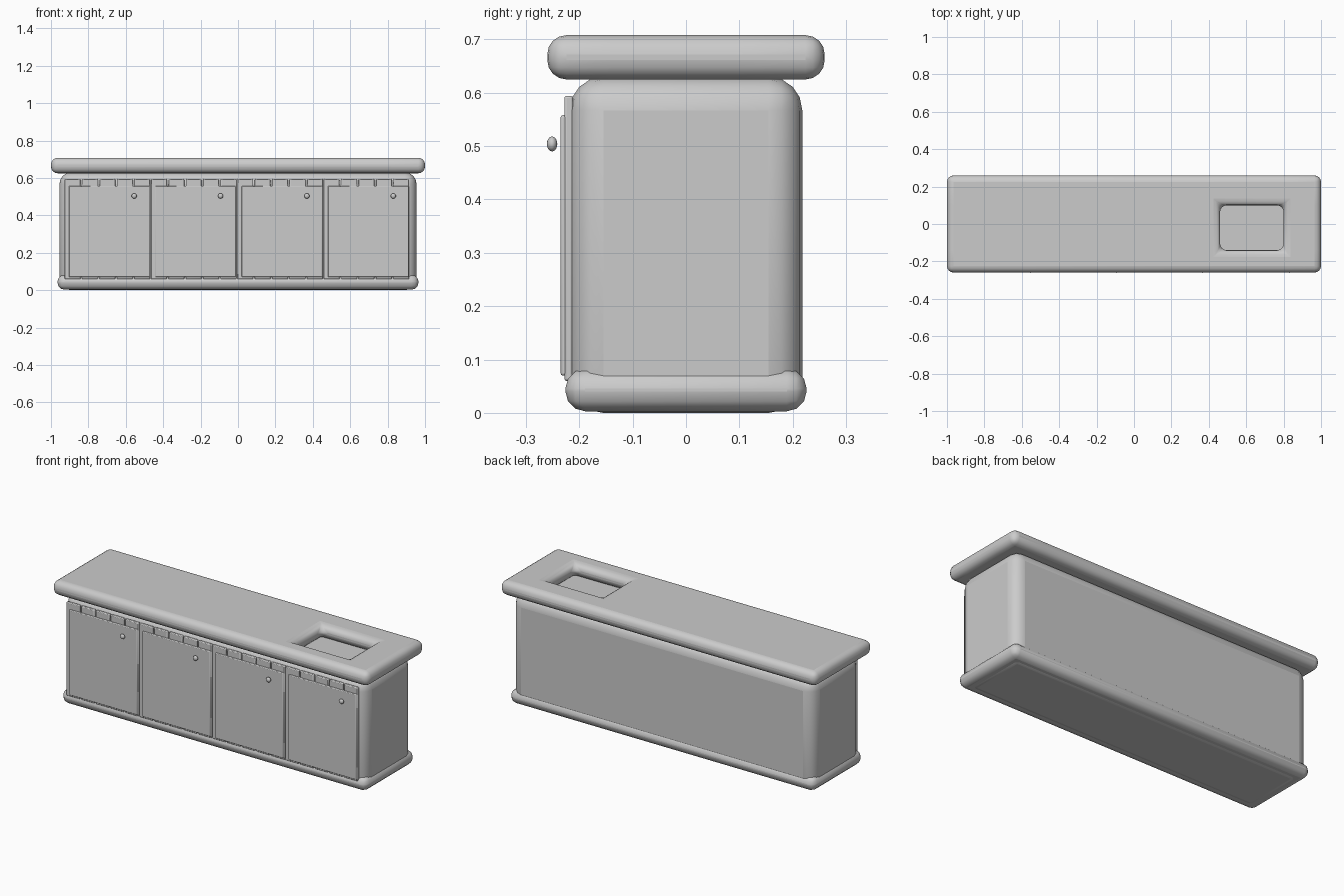
import bpy, bmesh, math
from mathutils import Vector

if "Cube" in bpy.data.objects:
    bpy.data.objects.remove(bpy.data.objects["Cube"], do_unlink=True)

GREY = (0.6, 0.6, 0.6, 1)
grey = bpy.data.materials.new("plain grey")
grey.use_nodes = True
grey.diffuse_color = GREY
grey.node_tree.nodes["Principled BSDF"].inputs["Base Color"].default_value = GREY


def finish(name, bm, bevel=0, segments=3):
    """Turn a bmesh into a smooth-shaded object with rounded edges."""
    bmesh.ops.recalc_face_normals(bm, faces=bm.faces)
    mesh = bpy.data.meshes.new(name)
    bm.to_mesh(mesh)
    bm.free()
    mesh.materials.append(grey)
    obj = bpy.data.objects.new(name, mesh)
    bpy.context.collection.objects.link(obj)
    if bevel:
        mod = obj.modifiers.new("rounding", "BEVEL")
        mod.width = bevel
        mod.segments = segments
        mod.limit_method = "ANGLE"
        mod.use_clamp_overlap = False
    bpy.ops.object.select_all(action="DESELECT")
    obj.select_set(True)
    bpy.context.view_layer.objects.active = obj
    bpy.ops.object.shade_smooth_by_angle(angle=math.radians(40))
    return obj


def box(name, low, high, bevel=0, segments=3):
    bm = bmesh.new()
    bmesh.ops.create_cube(bm, size=1)
    low, high = Vector(low), Vector(high)
    for v in bm.verts:
        v.co = (low + high) / 2 + v.co * (high - low)
    return finish(name, bm, bevel, segments)


# Cabinet body and rounded plinth
box("cabinet_body", (-0.955, -0.218, 0), (0.955, 0.218, 0.63), 0.063, 4)
box("plinth", (-0.965, -0.226, 0.003), (0.965, 0.226, 0.083), 0.037)

# Worktop: a grid with the sink cell left out, thickened and rounded
bm = bmesh.new()
xs, ys = (-1, 0.46, 0.80, 1), (-0.26, -0.14, 0.10, 0.26)
grid = [[bm.verts.new((x, y, 0.625)) for y in ys] for x in xs]
for i in range(3):
    for j in range(3):
        if (i, j) != (1, 1):
            bm.faces.new((grid[i][j], grid[i + 1][j],
                          grid[i + 1][j + 1], grid[i][j + 1]))
raised = bmesh.ops.extrude_face_region(bm, geom=bm.faces[:], use_keep_orig=True)
bmesh.ops.translate(bm, vec=(0, 0, 0.083),
                    verts=[g for g in raised["geom"] if isinstance(g, bmesh.types.BMVert)])
finish("worktop", bm, 0.036, 4)

# Doors: five planks behind a panel, with a round knob
PITCH, PLANKS, GAP = 0.4617, 5, 0.008
for d in range(4):
    left = -0.927 + d * PITCH
    step = (0.457 + GAP) / PLANKS
    for p in range(PLANKS):
        x = left + p * step
        box(f"door_{d + 1}_plank_{p + 1}", (x, -0.228, 0.06),
            (x + step - GAP, -0.212, 0.594), 0.004, 2)
    box(f"door_{d + 1}_panel", (left + 0.023, -0.235, 0.07),
        (left + 0.455, -0.223, 0.558), 0.004, 2)
    bm = bmesh.new()
    bmesh.ops.create_uvsphere(bm, u_segments=16, v_segments=10, radius=0.014)
    for v in bm.verts:
        v.co.y *= 0.7
    knob = finish(f"door_{d + 1}_knob", bm)
    knob.location = (left + 0.372, -0.251, 0.504)
